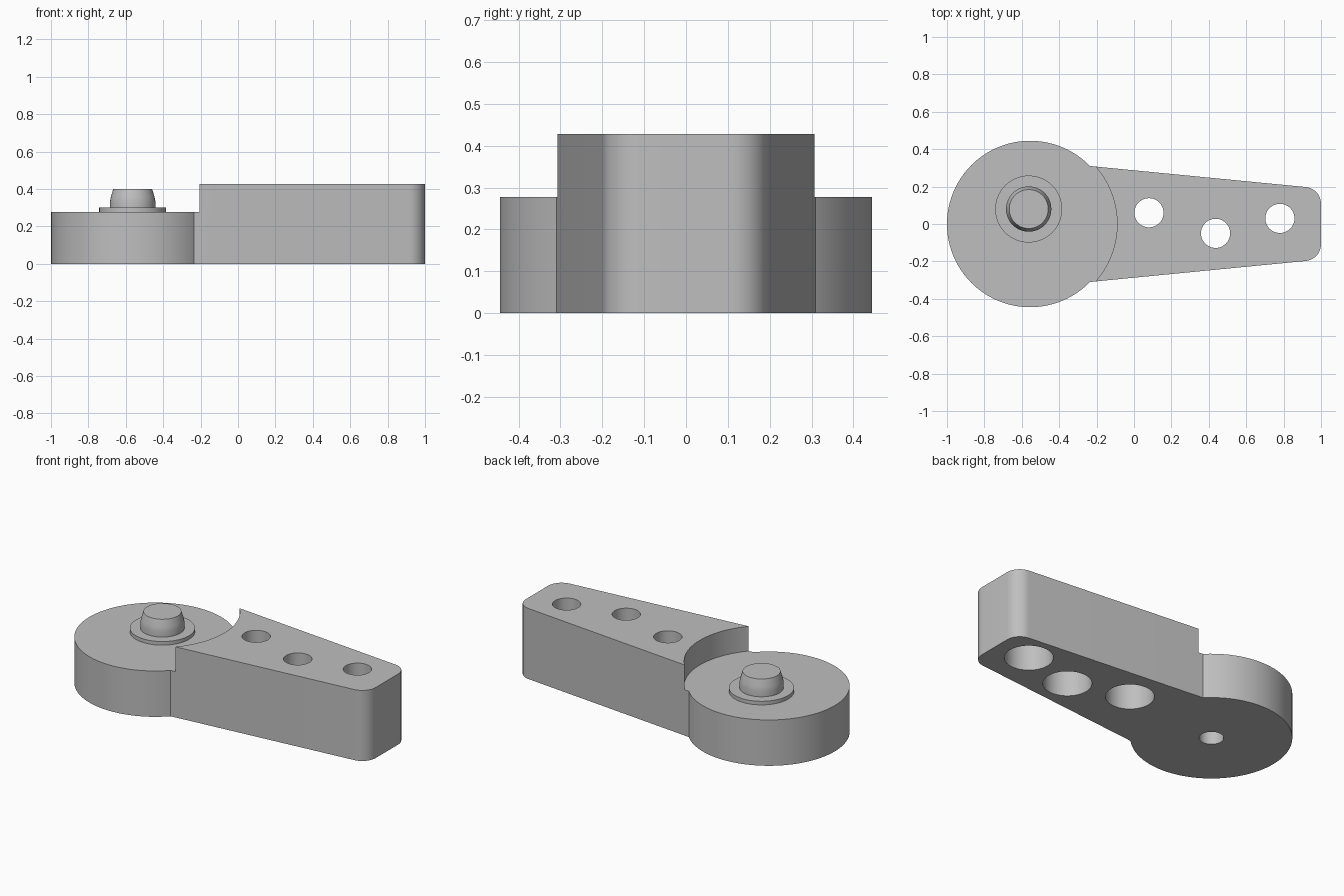
import bpy
import bmesh
from math import sin, cos, pi, radians

cube = bpy.data.objects.get("Cube")
if cube:
    bpy.data.objects.remove(cube, do_unlink=True)

grey = bpy.data.materials.new("plain grey")
grey.use_nodes = True
grey.diffuse_color = (0.52, 0.52, 0.52, 1)
grey.node_tree.nodes["Principled BSDF"].inputs["Base Color"].default_value = grey.diffuse_color

SEGMENTS = 96
DISC_X, DISC_R, DISC_TOP = -0.555, 0.445, 0.278
ARM_TOP = 0.428


def prism(name, outline, z0, z1):
    """Extrude a closed outline from z0 to z1."""
    bm = bmesh.new()
    face = bm.faces.new([bm.verts.new((x, y, z0)) for x, y in outline])
    top = bmesh.ops.extrude_face_region(bm, geom=[face])["geom"]
    bmesh.ops.translate(bm, vec=(0, 0, z1 - z0),
                        verts=[g for g in top if isinstance(g, bmesh.types.BMVert)])
    bmesh.ops.recalc_face_normals(bm, faces=bm.faces)
    mesh = bpy.data.meshes.new(name)
    bm.to_mesh(mesh)
    bm.free()
    obj = bpy.data.objects.new(name, mesh)
    bpy.context.collection.objects.link(obj)
    return obj


def cylinder(name, x, y, r, z0, z1, n=SEGMENTS):
    ring = [(x + r * cos(2 * pi * i / n), y + r * sin(2 * pi * i / n)) for i in range(n)]
    return prism(name, ring, z0, z1)


def lathe(name, x, y, profile, n=64):
    """Revolve (radius, z) pairs and cap both ends."""
    bm = bmesh.new()
    rings = [[bm.verts.new((x + r * cos(2 * pi * i / n), y + r * sin(2 * pi * i / n), z))
              for i in range(n)] for r, z in profile]
    for a, b in zip(rings, rings[1:]):
        for i in range(n):
            j = (i + 1) % n
            bm.faces.new((a[i], a[j], b[j], b[i]))
    bm.faces.new(rings[0])
    bm.faces.new(rings[-1])
    bmesh.ops.recalc_face_normals(bm, faces=bm.faces)
    mesh = bpy.data.meshes.new(name)
    bm.to_mesh(mesh)
    bm.free()
    obj = bpy.data.objects.new(name, mesh)
    bpy.context.collection.objects.link(obj)
    return obj


def activate(obj):
    bpy.ops.object.select_all(action="DESELECT")
    obj.select_set(True)
    bpy.context.view_layer.objects.active = obj


def combine(obj, tool, operation):
    """Apply a boolean and discard the tool."""
    tool.hide_render = True
    mod = obj.modifiers.new("boolean", "BOOLEAN")
    mod.operation, mod.solver, mod.object = operation, "EXACT", tool
    activate(obj)
    bpy.ops.object.modifier_apply(modifier=mod.name)
    bpy.data.objects.remove(tool, do_unlink=True)


def finish(obj):
    obj.data.materials.clear()
    obj.data.materials.append(grey)
    activate(obj)
    bpy.ops.object.shade_smooth_by_angle(angle=radians(30))


# Tapered arm with rounded tip corners
half = [(-0.4, 0.326)]
for i in range(13):
    a = radians(84.5) * (1 - i / 12)
    half.append((0.91 + 0.09 * cos(a), 0.108 + 0.09 * sin(a)))
body = prism("arm_body", half + [(x, -y) for x, y in reversed(half)], 0, ARM_TOP)

# Curved clearance above the disc, then the disc itself
combine(body, cylinder("clearance", DISC_X, 0, 0.465, DISC_TOP, 0.6), "DIFFERENCE")
combine(body, cylinder("disc", DISC_X, 0, DISC_R, 0, DISC_TOP), "UNION")

# Screw holes, each with a wide recess from below
for x, y in [(0.08, 0.06), (0.436, -0.05), (0.78, 0.03)]:
    combine(body, cylinder("screw_hole", x, y, 0.078, -0.1, 0.6, 48), "DIFFERENCE")
    combine(body, cylinder("recess", x, y, 0.135, -0.1, 0.28, 64), "DIFFERENCE")

# Blind axle hole under the disc
combine(body, cylinder("axle_hole", DISC_X, 0, 0.068, -0.1, 0.2, 48), "DIFFERENCE")
finish(body)

# Offset crank pin and its collar
PIN_X, PIN_Y = -0.563, 0.08
finish(lathe("pin_collar", PIN_X, PIN_Y, [(0.179, DISC_TOP), (0.179, 0.3)]))
finish(lathe("crank_pin", PIN_X, PIN_Y,
             [(0.121, 0.3), (0.121, 0.335), (0.117, 0.357), (0.104, 0.4)]))
